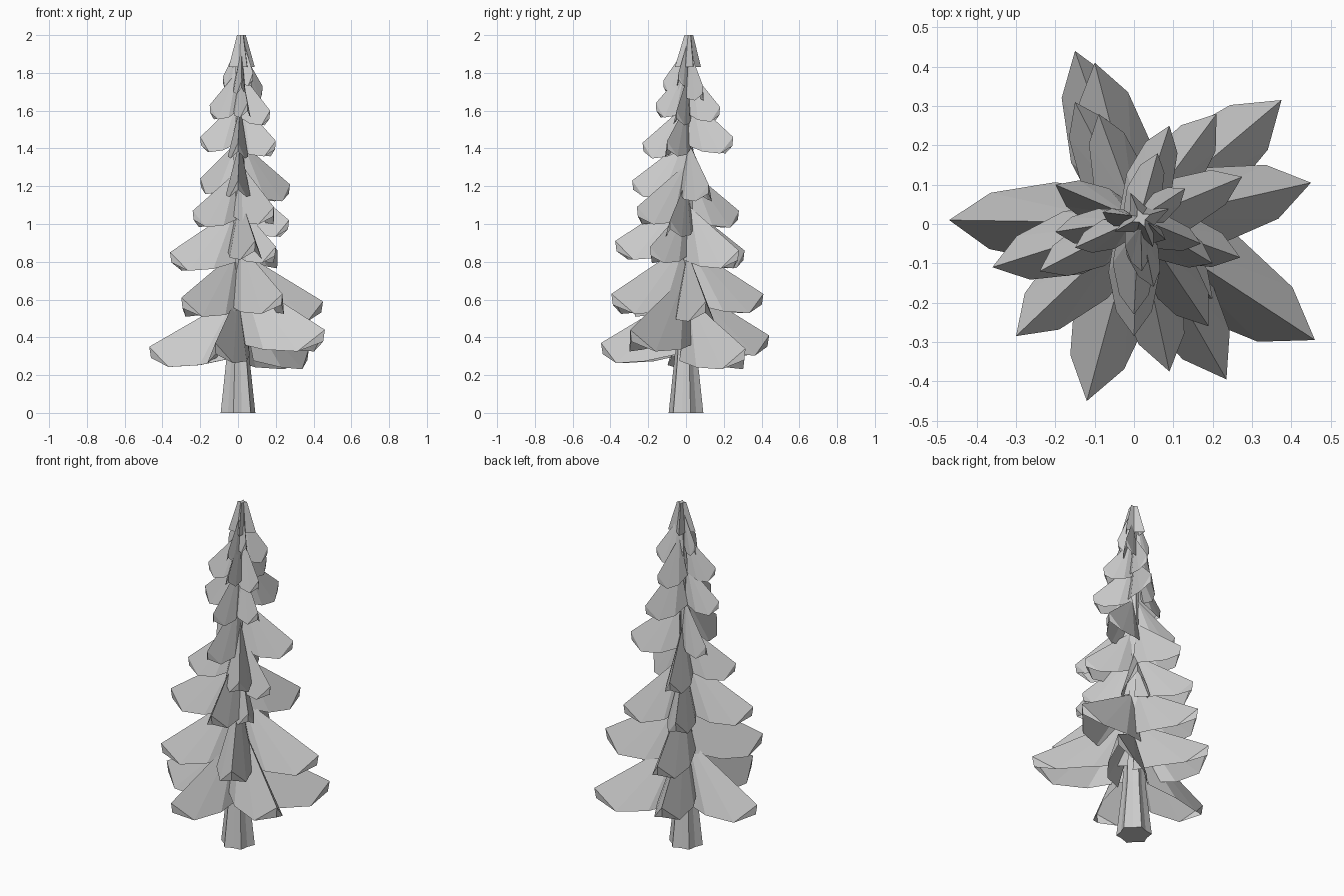
import bpy, bmesh, math
from mathutils import Vector

if "Cube" in bpy.data.objects:
    bpy.data.objects.remove(bpy.data.objects["Cube"])


def make_object(name, verts, faces):
    mesh = bpy.data.meshes.new(name)
    mesh.from_pydata(verts, [], faces)
    bm = bmesh.new()
    bm.from_mesh(mesh)
    bmesh.ops.recalc_face_normals(bm, faces=bm.faces)
    bm.to_mesh(mesh)
    bm.free()
    obj = bpy.data.objects.new(name, mesh)
    bpy.context.collection.objects.link(obj)
    return obj


def lofted(name, rings, sides, pleat=0.0, caps=True):
    """Rings are (x, y, z, radius); pleat pulls every other corner inwards."""
    verts, faces = [], []
    for x, y, z, r in rings:
        for i in range(sides):
            a = 2 * math.pi * (i + 0.5) / sides
            rr = r * (1 - pleat * (i % 2))
            verts.append((x + rr * math.cos(a), y + rr * math.sin(a), z))
    for k in range(len(rings) - 1):
        for i in range(sides):
            j = (i + 1) % sides
            faces.append((k * sides + i, k * sides + j,
                          (k + 1) * sides + j, (k + 1) * sides + i))
    if caps:
        faces.append(tuple(range(sides)))
    n = (len(rings) - 1) * sides
    faces.append(tuple(range(n, n + sides)))
    return make_object(name, verts, faces)


def branch(name, tx, ty, tz):
    """Folded needle spray: sloping ridge, blunt prow and two drooping wings."""
    r = math.hypot(tx, ty)
    out = Vector((tx / r, ty / r, 0))
    side = Vector((-out.y, out.x, 0))
    rise = 0.13 + 0.28 * r
    drop = 0.06 + 0.1 * r
    w = 0.2 * r + 0.008
    lean = 0.008 * tz  # the trunk leans slightly towards the top

    def p(along, lateral, z):
        return out * along + side * lateral + Vector((0, 0, z))

    # ridge root, ridge tip, lower tip
    verts = [p(0.02, 0, tz + rise) + Vector((lean, lean, 0)),
             p(r, 0, tz), p(0.98 * r, 0, tz - 0.55 * drop)]
    faces = []
    for s in (1, -1):
        n = len(verts)
        verts += [p(0.78 * r, s * 0.7 * w, tz - drop),
                  p(0.43 * r, s * w, tz - drop + 0.01),
                  p(0.08 * r, s * 0.75 * w, tz - drop + 0.045)]
        faces += [(1, 2, n), (0, 1, n), (0, n, n + 1), (0, n + 1, n + 2)]
    return make_object(name, verts, faces)


# Trunk, flared at the foot
lofted("trunk", [(0, 0, 0, 0.095), (0, 0, 0.3, 0.062), (0, 0, 0.6, 0.05),
                 (0, 0, 1.2, 0.035), (0.015, 0.015, 1.9, 0.012)], 12, 0.2)

# Pleated tree top
lofted("tree_top", [(0.02, 0.01, 1.83, 0.075), (0.018, 0.015, 2.0, 0.025)],
       8, 0.55, caps=False)

# Branch tips, from the lowest tier upwards
tips = [
    (-0.15, 0.44, 0.41), (0.375, 0.315, 0.34), (0.46, -0.295, 0.44),
    (-0.12, -0.45, 0.37), (-0.47, 0.01, 0.35),
    (0.45, 0.105, 0.59), (0.235, -0.395, 0.63), (-0.30, -0.285, 0.61),
    (-0.10, 0.41, 0.63),
    (-0.36, -0.11, 0.85), (0.09, -0.375, 0.91), (0.21, 0.28, 0.86),
    (0.20, -0.19, 0.88), (-0.15, 0.31, 0.86),
    (-0.09, 0.28, 1.07), (0.27, -0.085, 1.02), (-0.24, -0.12, 1.07),
    (0.19, -0.26, 1.09),
    (0.275, 0.12, 1.21), (-0.20, 0.10, 1.24), (0.0, -0.285, 1.23),
    (0.09, 0.25, 1.46), (-0.20, -0.02, 1.46), (0.20, -0.10, 1.44),
    (0.0, -0.23, 1.43),
    (-0.15, -0.06, 1.63), (0.17, -0.05, 1.60), (0.05, -0.16, 1.64),
    (0.06, 0.18, 1.62),
    (0.13, 0.09, 1.73), (-0.08, 0.03, 1.78), (0.02, -0.12, 1.76),
    (0.08, -0.04, 1.80),
]
for i, tip in enumerate(tips):
    branch("branch_%02d" % (i + 1), *tip)
